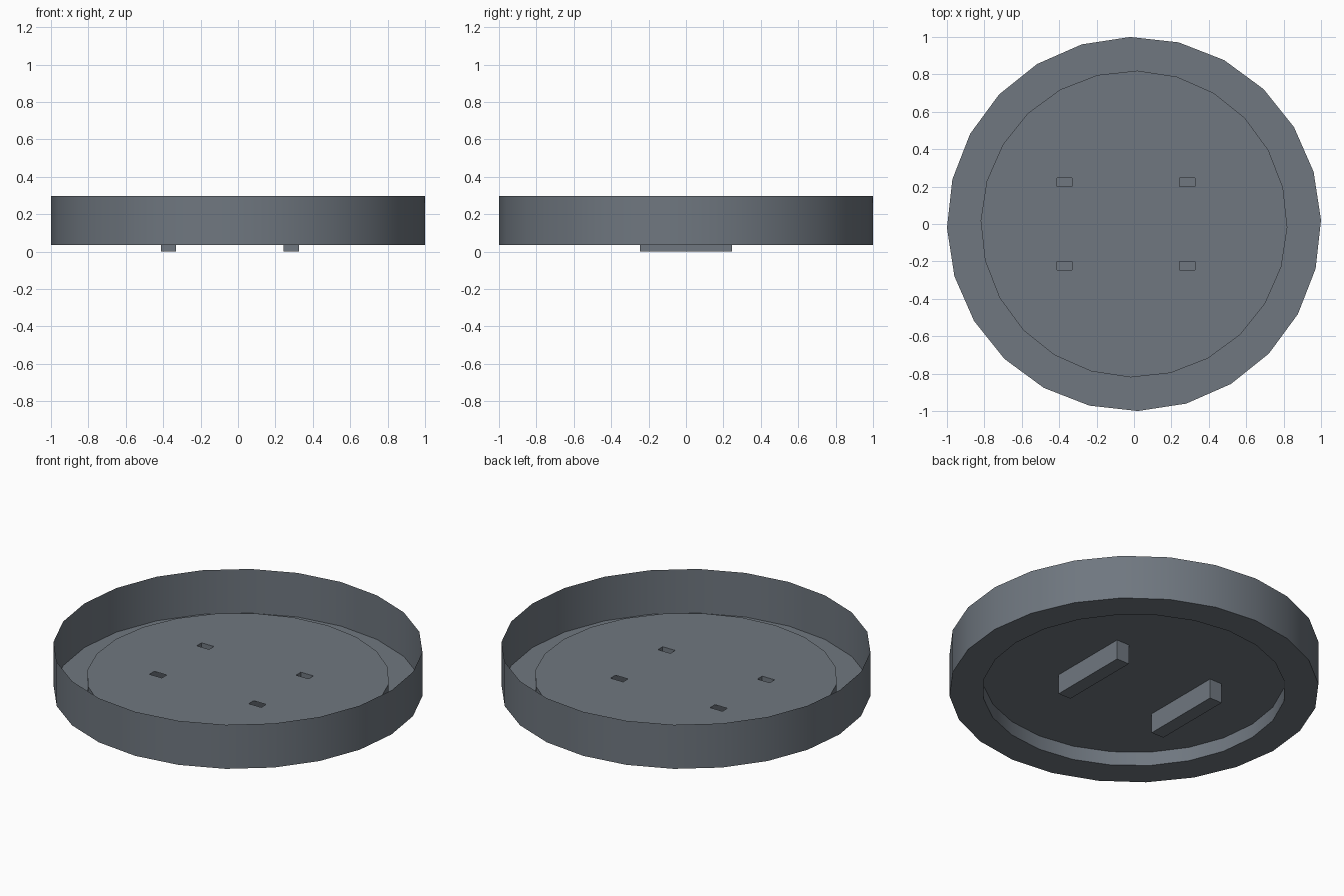
import bpy, bmesh, math

if "Cube" in bpy.data.objects:
    bpy.data.objects.remove(bpy.data.objects["Cube"])

mat = bpy.data.materials.new("slate grey")
mat.diffuse_color = (0.16, 0.185, 0.215, 1)
mat.use_nodes = True
mat.node_tree.nodes["Principled BSDF"].inputs["Base Color"].default_value = mat.diffuse_color

SIDES = 24
BASE, DECK, TOP = 0.035, 0.118, 0.298
BARS = [(-0.413, -0.331), (0.243, 0.326)]
BAR_END, SLOT_IN = 0.246, 0.2


def ring(bm, r, z, turn):
    return [bm.verts.new((r * math.cos(a), r * math.sin(a), z))
            for a in (math.radians(turn) + 2 * math.pi * i / SIDES for i in range(SIDES))]


def bridge(bm, a, b):
    n = len(a)
    for i in range(n):
        j = (i + 1) % n
        bm.faces.new((a[i], a[j], b[j], b[i]))


def loop_edges(bm, vs):
    return [bm.edges.get((vs[i], vs[i - 1])) or bm.edges.new((vs[i], vs[i - 1]))
            for i in range(len(vs))]


def finish(bm, name):
    me = bpy.data.meshes.new(name)
    bm.to_mesh(me)
    bm.free()
    me.materials.append(mat)
    for p in me.polygons:
        p.use_smooth = True
    me.set_sharp_from_angle(angle=math.radians(30))
    ob = bpy.data.objects.new(name, me)
    bpy.context.collection.objects.link(ob)
    return ob


# Open tray: thin wall, flat outer ledge, raised centre step
bm = bmesh.new()
wall_top = ring(bm, 1.0, TOP, 1.2)
wall_low = ring(bm, 1.0, BASE, 1.2)
step_low = ring(bm, 0.82, BASE, -1.3)
step_top = ring(bm, 0.82, DECK, -1.3)
bridge(bm, wall_low, wall_top)
bridge(bm, step_low, wall_low)
bridge(bm, step_top, step_low)
finish(bm, "tray_wall")

# Raised deck with four slots
bm = bmesh.new()
edges = loop_edges(bm, ring(bm, 0.82, DECK, -1.3))
for x0, x1 in BARS:
    for s in (-1, 1):
        slot = [bm.verts.new((x, s * y, DECK)) for x, y in
                ((x0, SLOT_IN), (x1, SLOT_IN), (x1, BAR_END), (x0, BAR_END))]
        edges += loop_edges(bm, slot)
bmesh.ops.triangle_fill(bm, use_beauty=True, use_dissolve=False, edges=edges,
                        normal=(0, 0, 1))
finish(bm, "slotted_deck")

# Hollow bars hanging below the deck, open at the top
for n, (x0, x1) in enumerate(BARS):
    bm = bmesh.new()
    corners = ((x0, -BAR_END), (x1, -BAR_END), (x1, BAR_END), (x0, BAR_END))
    low = [bm.verts.new((x, y, 0)) for x, y in corners]
    high = [bm.verts.new((x, y, DECK)) for x, y in corners]
    bridge(bm, low, high)
    bm.faces.new(low[::-1])
    finish(bm, ("left", "right")[n] + "_hollow_bar")
